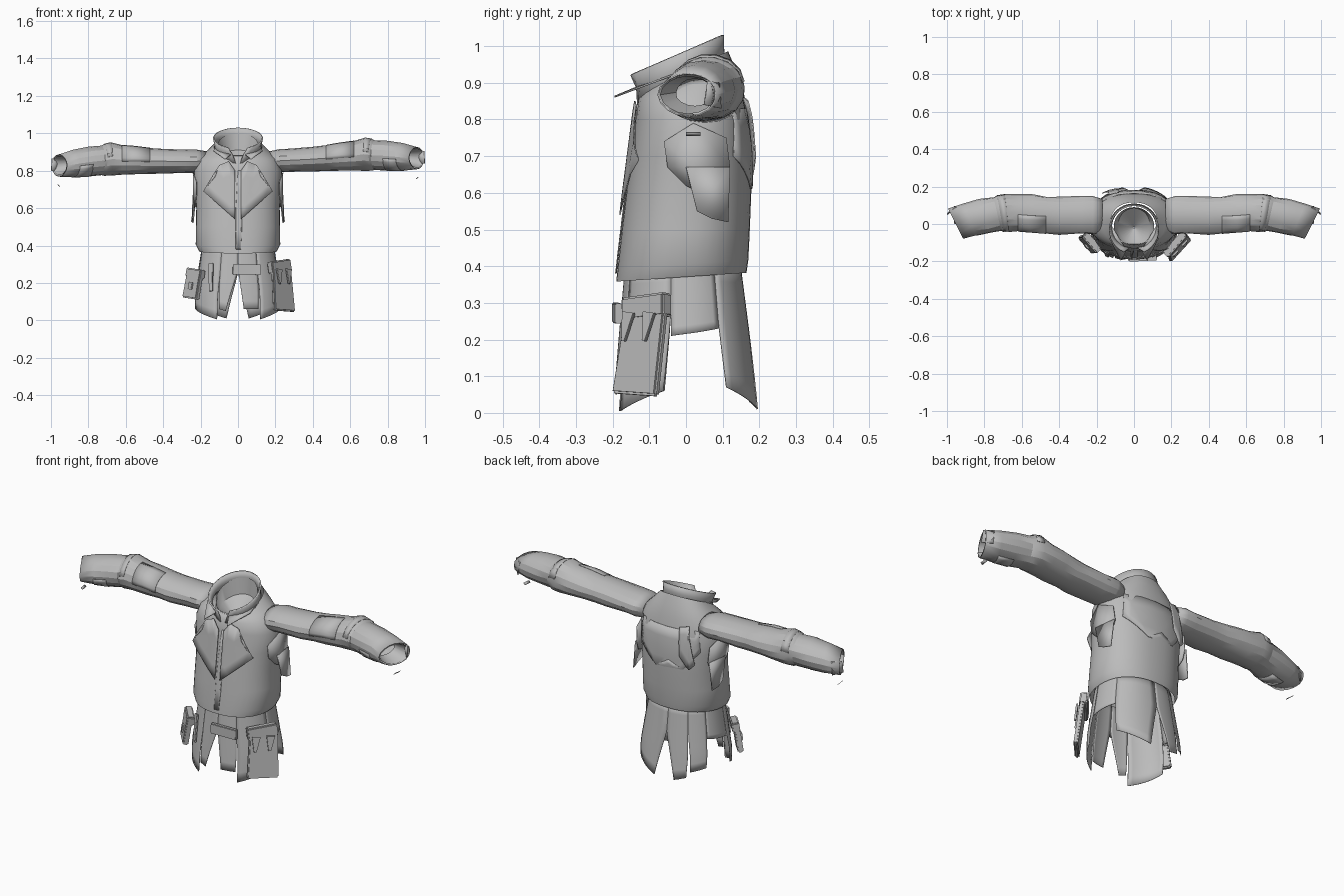
import bpy, bmesh, math
from mathutils import Vector, Matrix

cube = bpy.data.objects.get("Cube")
if cube:
    bpy.data.objects.remove(cube)

cloth = bpy.data.materials.new("grey cloth")
cloth.use_nodes = True
GREY = (0.5, 0.5, 0.5, 1)
cloth.diffuse_color = GREY
cloth.node_tree.nodes["Principled BSDF"].inputs["Base Color"].default_value = GREY


def finish(name, bm, thick=0, angle=35):
    me = bpy.data.meshes.new(name)
    bm.to_mesh(me)
    bm.free()
    ob = bpy.data.objects.new(name, me)
    bpy.context.collection.objects.link(ob)
    me.materials.append(cloth)
    bpy.ops.object.select_all(action='DESELECT')
    ob.select_set(True)
    bpy.context.view_layer.objects.active = ob
    bpy.ops.object.shade_smooth_by_angle(angle=math.radians(angle))
    if thick:
        mod = ob.modifiers.new("thickness", 'SOLIDIFY')
        mod.thickness = thick
        mod.offset = 0
    return ob


def grid(name, rows, thick=0, closed=False, angle=35):
    """Skin a list of equally long point rows."""
    bm = bmesh.new()
    vs = [[bm.verts.new(p) for p in row] for row in rows]
    n = len(rows[0])
    for a, b in zip(vs, vs[1:]):
        for i in range(n if closed else n - 1):
            j = (i + 1) % n
            bm.faces.new((a[i], a[j], b[j], b[i]))
    bmesh.ops.recalc_face_normals(bm, faces=bm.faces)
    return finish(name, bm, thick, angle)


def lerp(a, b, t):
    return a + (b - a) * t


def power(v, e):
    return math.copysign(abs(v) ** e, v)


# Torso: height, front y, back y, half width
BODY = [(0.37, -0.19, 0.165, 0.208), (0.405, -0.187, 0.17, 0.226), (0.5, -0.175, 0.174, 0.225),
        (0.6, -0.163, 0.178, 0.223), (0.7, -0.15, 0.178, 0.23), (0.8, -0.137, 0.168, 0.235),
        (0.865, -0.13, 0.152, 0.208), (0.9, -0.12, 0.138, 0.168), (0.935, -0.108, 0.115, 0.125)]
EXP = 0.88


def body_at(z):
    for a, b in zip(BODY, BODY[1:]):
        if z <= b[0]:
            t = max(0, (z - a[0]) / (b[0] - a[0]))
            return [lerp(p, q, t) for p, q in zip(a[1:], b[1:])]
    return BODY[-1][1:]


def body_ring(z, n=40):
    f, b, rx = body_at(z)
    ring = []
    for i in range(n):
        a = math.tau * i / n
        s = power(math.sin(a), EXP)
        # Neckline and hem dip towards the front
        dip = 0.06 * max(0, (z - 0.85) / 0.1) * s + (0.012 * s if z < 0.42 else 0)
        ring.append((rx * power(math.cos(a), EXP), (f + b) / 2 + s * (b - f) / 2, z + dip))
    return ring


grid("jacket_body", [body_ring(r[0]) for r in BODY], closed=True)


def patch(name, outline, side, lift, flare=0.0):
    """Plate given as an x, z outline, laid over the front (-1) or back (1)."""
    bm = bmesh.new()
    bm.faces.new([bm.verts.new((x, 0, z)) for x, z in outline])
    bmesh.ops.triangulate(bm, faces=bm.faces)
    bmesh.ops.subdivide_edges(bm, edges=bm.edges, cuts=3, use_grid_fill=True)
    for v in bm.verts:
        f, b, rx = body_at(v.co.z)
        u = min(1, abs(v.co.x) / rx)
        s = (1 - u ** (2 / EXP)) ** (EXP / 2)
        v.co.y = (f + b) / 2 + side * (s * (b - f) / 2 + lift + flare * max(0, u - 0.4))
    return finish(name, bm, 0.004)


# Lapels, placket and back panels
for sx, side in ((1, "left"), (-1, "right")):
    patch(side + "_lapel", [(sx * x, z) for x, z in
          ((0.015, 0.8), (0.05, 0.85), (0.1, 0.83), (0.12, 0.77), (0.185, 0.69), (0.015, 0.54))],
          -1, 0.01, 0.06)
patch("back_yoke", [(-0.17, 0.83), (-0.18, 0.72), (-0.1, 0.62), (-0.02, 0.66), (0.06, 0.61),
                    (0.18, 0.7), (0.17, 0.83)], 1, 0.003)
patch("placket", [(-0.012, 0.38), (0.015, 0.38), (0.02, 0.6), (0.03, 0.8), (0, 0.8), (-0.012, 0.6)], -1, 0.002)
patch("back_patch", [(-0.17, 0.66), (-0.14, 0.63), (-0.09, 0.7), (-0.08, 0.85), (-0.13, 0.86), (-0.14, 0.8)],
      1, 0.02, 0.03)


# Standing collar, open at the front, with an inner lining
def collar_ring(cy, cz, rx, ry, slope, gap, n=28):
    a0 = math.radians(-90 + gap)
    ring = []
    for i in range(n + 1):
        a = a0 + (math.tau - 2 * math.radians(gap)) * i / n
        ring.append((rx * math.cos(a), cy + ry * math.sin(a), cz + slope * math.sin(a)))
    return ring


grid("collar", [collar_ring(-0.012, 0.89, 0.128, 0.118, 0.05, 5),
                collar_ring(-0.018, 0.94, 0.122, 0.118, 0.055, 14),
                collar_ring(-0.03, 0.974, 0.13, 0.13, 0.056, 24)], 0.008)
grid("neck_lining", [collar_ring(-0.012, 0.94, 0.108, 0.102, 0.06, 0),
                     collar_ring(-0.005, 0.88, 0.085, 0.09, 0.03, 0),
                     collar_ring(-0.02, 0.82, 0.004, 0.004, 0, 0)])


def plate(name, pts, thick=0.005):
    bm = bmesh.new()
    bm.faces.new([bm.verts.new(p) for p in pts])
    return finish(name, bm, thick)


for sx, side in ((1, "left"), (-1, "right")):
    plate(side + "_collar_point", [(sx * x, y, z) for x, y, z in
          ((0.125, 0.0, 0.935), (0.13, -0.08, 0.905), (0.07, -0.195, 0.862), (0.04, -0.14, 0.885))])
    # Under-arm panels: one close to the body, one hanging flap
    grid(side + "_side_panel", [[(sx * x, y, z) for x, y, z in row] for row in (
        ((0.222, -0.06, 0.74), (0.24, 0.02, 0.79), (0.222, 0.11, 0.75)),
        ((0.222, -0.05, 0.67), (0.238, 0.02, 0.67), (0.218, 0.12, 0.67)),
        ((0.226, 0.0, 0.62), (0.232, 0.04, 0.6), (0.22, 0.1, 0.62)))], 0.004)
    plate(side + "_side_flap", [(sx * x, y, z) for x, y, z in
          ((0.24, 0.0, 0.67), (0.245, 0.03, 0.55), (0.248, 0.07, 0.53), (0.24, 0.115, 0.52), (0.225, 0.12, 0.67))])

# Sleeves: x, y, z of the centre, depth and height radius, yaw in degrees
SLEEVE = [(0.17, 0.05, 0.852, 0.085, 0.05, 0), (0.22, 0.05, 0.853, 0.1, 0.06, 0),
          (0.28, 0.048, 0.856, 0.098, 0.06, 0), (0.4, 0.046, 0.862, 0.1, 0.064, 0),
          (0.47, 0.05, 0.867, 0.096, 0.067, 0), (0.55, 0.054, 0.875, 0.1, 0.073, -3),
          (0.62, 0.06, 0.88, 0.097, 0.077, 0), (0.68, 0.062, 0.888, 0.1, 0.087, 6),
          (0.715, 0.058, 0.885, 0.097, 0.083, 10), (0.73, 0.055, 0.883, 0.09, 0.077, 13),
          (0.8, 0.04, 0.88, 0.093, 0.078, 17), (0.88, 0.024, 0.874, 0.09, 0.072, 23),
          (0.955, 0.005, 0.867, 0.088, 0.058, 27)]


def sleeve_ring(row, sx, a0=0, a1=360, n=16, grow=0):
    x, y, z, ry, rz, yaw = row
    yaw = math.radians(yaw)
    if sx < 0:
        z -= 0.05 * (x - 0.17)
    ring = []
    for i in range(n):
        a = math.radians(lerp(a0, a1, i / (n if a1 - a0 == 360 else n - 1)))
        d = (ry + grow) * math.cos(a)
        crease = 1 + 0.04 * math.sin(3 * a + 25 * x)
        ring.append((sx * (x + d * crease * math.sin(yaw)), y + d * crease * math.cos(yaw),
                     z + (rz + grow) * math.sin(a)))
    return ring


for sx, side in ((1, "left"), (-1, "right")):
    grid(side + "_sleeve", [sleeve_ring(r, sx) for r in SLEEVE], 0.004, True, 20)
    # Thin fold panels
    for label, lo, hi, a0, a1 in (("upper_arm_fold", 4, 7, 95, 185), ("elbow_fold", 7, 9, 10, 170),
                                  ("forearm_fold", 10, 12, 190, 290)):
        grid(side + "_" + label, [sleeve_ring(r, sx, a0, a1, 8, 0.003) for r in SLEEVE[lo:hi]], 0.002)
    # Cuff inner wrist band and tab
    grid(side + "_wrist_band", [sleeve_ring(r, sx, grow=g) for r, g in
                                ((SLEEVE[-1], -0.006), (SLEEVE[-2], -0.035))], 0, True)
    drop = 0 if sx > 0 else -0.04
    plate(side + "_cuff_tab", [(sx * x, y, z + drop) for x, y, z in
          ((0.95, 0.09, 0.9), (0.995, 0.06, 0.905), (0.998, 0.05, 0.84), (0.96, 0.095, 0.83))])
    plate(side + "_cuff_thread", [(sx * x, y, z + drop) for x, y, z in
          ((0.95, 0, 0.755), (0.96, 0, 0.765), (0.965, 0.04, 0.765), (0.955, 0.04, 0.755))], 0.002)


# Torn coat skirt: top angles, bottom angles, bottom heights
def skirt_point(deg, z):
    t = (0.4 - z) / 0.4
    f, b, rx = lerp(-0.165, -0.2, t), lerp(0.148, 0.2, t), lerp(0.19, 0.235, min(1, t * 1.5))
    a = math.radians(deg)
    return (rx * power(math.cos(a), 0.9), (f + b) / 2 + (b - f) / 2 * power(math.sin(a), 0.9), z)


PANELS = {"front_right_outer": (190, 246, 195, 244, 0.06, 0.005),
          "front_right_inner": (246, 270, 247, 256, 0.06, 0.05),
          "front_left_inner": (270, 297, 276, 295, 0.06, 0.06),
          "front_left_outer": (297, 350, 298, 344, 0.005, 0.06),
          "side_left": (-10, 30, -10, 30, 0.21, 0.23), "side_right": (150, 190, 150, 190, 0.23, 0.21),
          "back_left": (30, 90, 33, 78, 0.07, 0.01),
          "back_right_inner": (90, 120, 103, 119, 0.01, 0.03),
          "back_right_outer": (120, 150, 124, 147, 0.06, 0.08)}
for label, (t0, t1, b0, b1, z0, z1) in PANELS.items():
    rows = []
    for k in range(9):
        t = k / 8
        # Slits open only below the hips
        w = max(0, (t - 0.4) / 0.6)
        rows.append([skirt_point(lerp(lerp(t0, t1, i / 8), lerp(b0, b1, i / 8), w),
                                 lerp(0.4, lerp(z0, z1, i / 8), t)) for i in range(9)])
    grid("skirt_" + label, rows, 0.003)


def box(name, size, loc, yaw=0, roll=0, lean=0, flare=1, bevel=0.006):
    """Bevelled slab whose lower edge can flare."""
    bm = bmesh.new()
    bmesh.ops.create_cube(bm, size=1)
    for v in bm.verts:
        if v.co.z < 0:
            v.co.x *= flare
        v.co = Vector(c * s for c, s in zip(v.co, size))
    bmesh.ops.bevel(bm, geom=bm.edges[:], offset=bevel, segments=2, affect='EDGES')
    rot = [Matrix.Rotation(math.radians(a), 4, ax) for a, ax in ((yaw, 'Z'), (lean, 'X'), (roll, 'Y'))]
    bm.transform(Matrix.Translation(loc) @ rot[0] @ rot[1] @ rot[2])
    return finish(name, bm)


# Hip pouches and front plate
box("left_holster", (0.145, 0.022, 0.24), (0.238, -0.122, 0.168), 48, 3, -8, 1.12)
box("left_holster_flap", (0.155, 0.04, 0.065), (0.222, -0.108, 0.288), 48, -6, -6)
for i, (x, y) in enumerate(((0.222, -0.163), (0.272, -0.107))):
    box("left_holster_strap_%d" % i, (0.045, 0.01, 0.08), (x, y, 0.235), 48, 6, -8, 0.3, 0.002)
box("right_pouch", (0.11, 0.03, 0.15), (-0.24, -0.107, 0.19), -48, 6, -8, 1.05)
box("right_pouch_flap", (0.12, 0.04, 0.05), (-0.228, -0.1, 0.25), -48, 6, -8)
box("right_pouch_buckle", (0.03, 0.01, 0.04), (-0.254, -0.121, 0.185), -48, 6, -8, 1, 0.002)
box("right_strap", (0.03, 0.01, 0.15), (-0.145, -0.162, 0.23), -30, -4, -6, 0.7, 0.002)
box("front_plate", (0.15, 0.02, 0.055), (0.047, -0.188, 0.272), 3, 1, 0, 1, 0.003)
